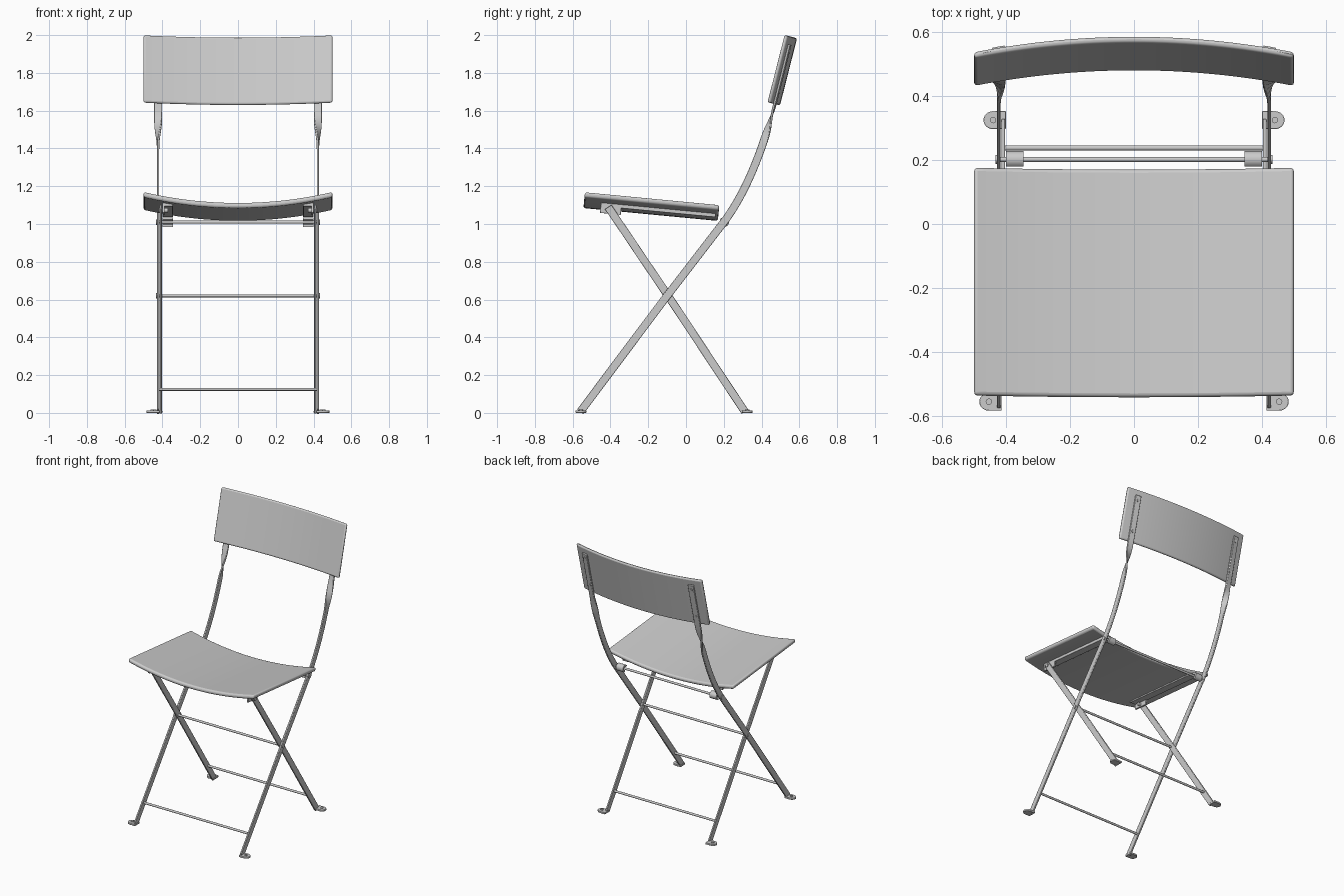
import bpy, bmesh, math
from mathutils import Vector as V

if "Cube" in bpy.data.objects:
    bpy.data.objects.remove(bpy.data.objects["Cube"])

X = V((1, 0, 0))


def loft(name, rings, mirror=False, bevel=0.0, segs=2):
    """Skin a list of equal-sized point rings, capped at both ends."""
    bm = bmesh.new()
    vs = [[bm.verts.new(p) for p in r] for r in rings]
    n = len(rings[0])
    for a, b in zip(vs, vs[1:]):
        for k in range(n):
            bm.faces.new((a[k], a[(k + 1) % n], b[(k + 1) % n], b[k]))
    bm.faces.new(vs[0])
    bm.faces.new(vs[-1])
    bmesh.ops.recalc_face_normals(bm, faces=bm.faces[:])
    me = bpy.data.meshes.new(name)
    bm.to_mesh(me)
    bm.free()
    ob = bpy.data.objects.new(name, me)
    bpy.context.collection.objects.link(ob)
    for o in bpy.context.selected_objects:
        o.select_set(False)
    bpy.context.view_layer.objects.active = ob
    ob.select_set(True)
    bpy.ops.object.shade_smooth_by_angle(angle=math.radians(40))
    if bevel:
        m = ob.modifiers.new("bevel", 'BEVEL')
        m.width, m.segments, m.limit_method = bevel, segs, 'ANGLE'
        m.angle_limit = math.radians(40)
    if mirror:
        ob.modifiers.new("mirror", 'MIRROR')
    return ob


def panel(name, o, v, n, length, bow, t):
    """Bowed slab: starts at o, runs along v, bows and thickens along n."""
    rings = []
    for i in range(33):
        u = -0.5 + i / 32
        p = V(o) + X * u + n * bow * (1 - 4 * u * u)
        rings.append([p, p + v * length, p + v * length + n * t, p + n * t])
    return loft(name, rings, bevel=0.011, segs=3)


def bar(name, x, path, width, thick, twist=None):
    """Flat bar swept along a (y, z) path, optionally twisted about it."""
    pts = [V((x, y, z)) for y, z in path]
    rings = []
    for i, p in enumerate(pts):
        t = (pts[min(i + 1, len(pts) - 1)] - pts[max(i - 1, 0)]).normalized()
        nn = t.cross(X)
        a = twist(p.z) if twist else 0
        w = (nn * math.cos(a) + X * math.sin(a)) * width / 2
        d = (X * math.cos(a) - nn * math.sin(a)) * thick / 2
        rings.append([p + w + d, p - w + d, p - w - d, p + w - d])
    return loft(name, rings, mirror=True, bevel=0.003)


def rod(name, x0, x1, y, z, r, mirror=False):
    ring = lambda x: [(x, y + r * math.cos(k * math.pi / 8), z + r * math.sin(k * math.pi / 8))
                      for k in range(16)]
    return loft(name, [ring(x0), ring(x1)], mirror)


# Seat and backrest panels
sv = V((0, 0.995, -0.095)).normalized()
sn = V((0, -0.095, -0.995)).normalized()
so = V((0, -0.535, 1.17))
panel("seat", so, sv, sn, 0.715, 0.058, 0.028)
bv = V((0, 0.09, 0.355)).normalized()
bn = V((0, bv.z, -bv.y))
panel("backrest", (0, 0.43, 1.645), bv, bn, 0.367, 0.05, 0.02)

# Main frame: front foot, straight leg, curved and twisted upright
path = [(-0.56, 0.006), (-0.1, 0.62), (0.2, 1.01)]
for i in range(1, 25):
    t = i / 24
    path.append(tuple((1 - t) ** 2 * a + 2 * t * (1 - t) * b + t * t * c
                      for a, b, c in zip((0.2, 1.01), (0.362, 1.225), (0.472, 1.64))))
path += [(0.51, 1.79), (0.55, 1.95)]


def twist(z):
    s = min(max((z - 1.40) / 0.22, 0), 1)
    return math.radians(100) * s * s * (3 - 2 * s)


bar("main_frame_leg", 0.423, path, 0.042, 0.012, twist)

# Inner frame: rear foot up to the front of the seat
bar("inner_frame_leg", 0.409, [(0.312, 0.006), (-0.095, 0.62), (-0.412, 1.09)], 0.042, 0.012)

# Bent-out foot pads with rivets
for name, x0, y in (("front_foot", 0.414, -0.556), ("rear_foot", 0.401, 0.325)):
    out = [(x0, y - 0.028), (x0 + 0.04, y - 0.028)]
    out += [(x0 + 0.04 + 0.03 * math.cos(a), y + 0.028 * math.sin(a))
            for a in (math.radians(-75 + 15 * k) for k in range(11))]
    out += [(x0 + 0.04, y + 0.028), (x0, y + 0.028)]
    loft(name, [[(px, py, z) for px, py in out] for z in (0, 0.013)], True, 0.002)
    disc = [(x0 + 0.04 + 0.01 * math.cos(k * math.pi / 6), y + 0.01 * math.sin(k * math.pi / 6))
            for k in range(12)]
    loft(name + "_rivet", [[(px, py, z) for px, py in disc] for z in (0.01, 0.018)], True)

# Cross rods
rod("front_stretcher", -0.42, 0.42, -0.47, 0.125, 0.008)
rod("rear_stretcher", -0.41, 0.41, 0.238, 0.125, 0.008)
rod("pivot_rod", -0.434, 0.434, -0.1, 0.62, 0.008)
rod("seat_rod", -0.434, 0.434, 0.202, 1.01, 0.008)

# Bolt heads at the pivots and seat
rod("pivot_bolt", 0.425, 0.434, -0.1, 0.62, 0.014, True)
rod("seat_bolt", 0.425, 0.434, 0.202, 1.01, 0.014, True)
rod("front_pin", 0.37, 0.421, -0.4, 1.072, 0.012, True)


# Rails under the seat, with a side flange carrying the front pin
def strip(name, x0, x1, v0, v1, d0, d1):
    ring = lambda v: [so + X * x + sv * v + sn * d
                      for x, d in ((x0, d0), (x1, d0), (x1, d1), (x0, d1))]
    return loft(name, [ring(v0), ring(v1)], True, 0.002)


strip("seat_rail", 0.345, 0.400, 0.09, 0.70, 0.045, 0.068)
strip("seat_rail_flange", 0.388, 0.400, 0.09, 0.20, 0.045, 0.103)

# Hooks curled over the rear seat rod
arc = [math.radians(150 - 24 * k) for k in range(11)]
hook = [(0.202 + r * math.cos(a), 1.01 + r * math.sin(a))
        for r, seq in ((0.026, arc), (0.012, arc[::-1])) for a in seq]
rings = []
for (oy, oz), (iy, iz) in zip(hook[:11], hook[11:][::-1]):
    rings.append([(0.345, oy, oz), (0.40, oy, oz), (0.40, iy, iz), (0.345, iy, iz)])
loft("rail_hook", rings, True)

# Bolts fixing the uprights to the backrest
for k, s in enumerate((0.06, 0.28)):
    c = V((0.423, 0.47, 1.645)) + bv * s
    u, w = X, bv
    rings = [[c + bn * h + (u * math.cos(j * math.pi / 6) + w * math.sin(j * math.pi / 6)) * 0.011
              for j in range(12)] for h in (0, 0.012)]
    loft("backrest_bolt_%d" % k, rings, True)
